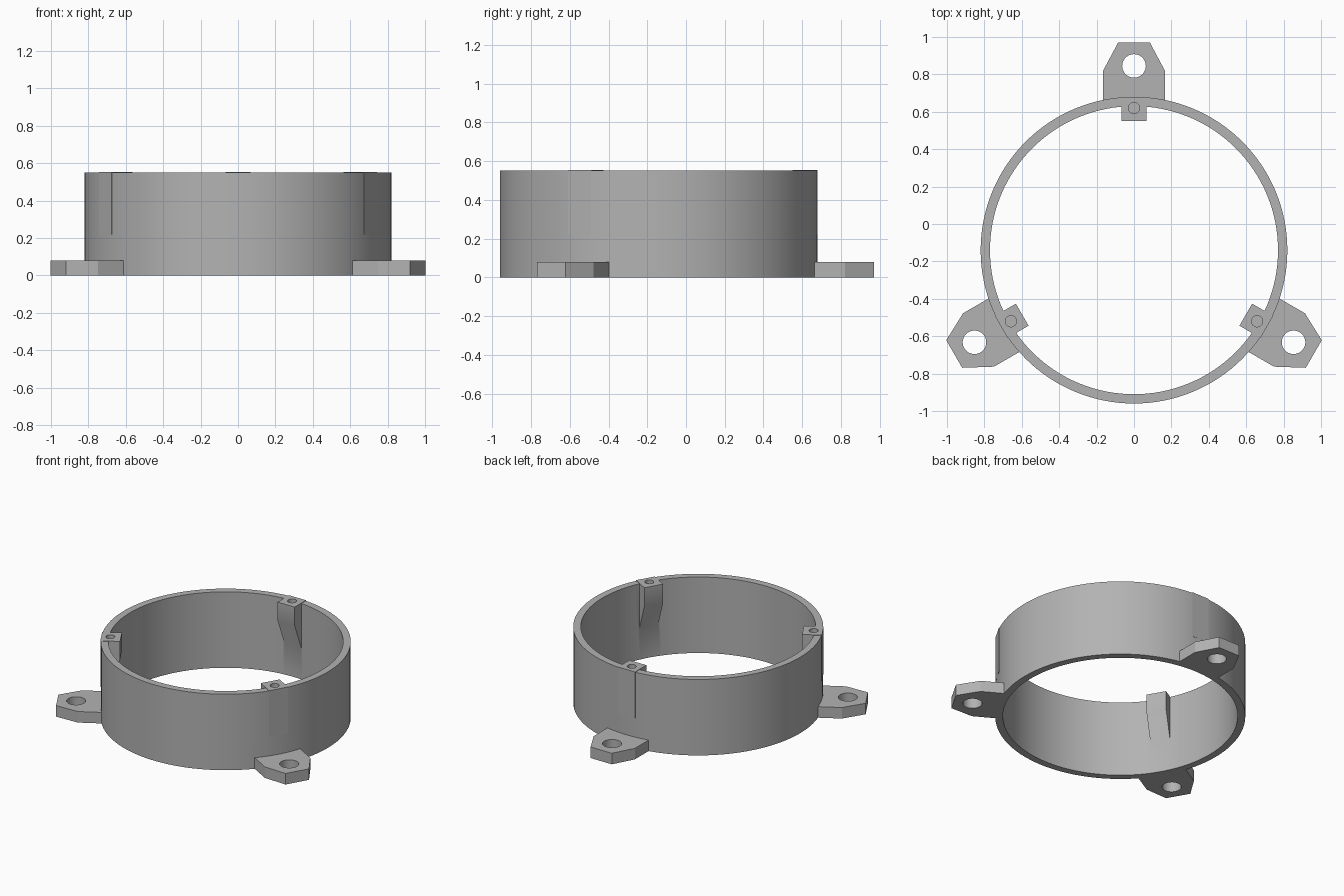
import bpy
import bmesh
from math import radians
from mathutils import Matrix, Vector

if "Cube" in bpy.data.objects:
    bpy.data.objects.remove(bpy.data.objects["Cube"], do_unlink=True)

CENTRE = Matrix.Translation((0, -0.14, 0))
OUTER, INNER, HEIGHT = 0.82, 0.77, 0.55

grey = bpy.data.materials.new("plain_grey")
grey.use_nodes = True
COLOUR = (0.45, 0.45, 0.45, 1)
grey.diffuse_color = COLOUR
grey.node_tree.nodes["Principled BSDF"].inputs["Base Color"].default_value = COLOUR


def finish(name, bm, matrix):
    """Turn a bmesh into a named grey object."""
    bmesh.ops.transform(bm, matrix=matrix, verts=bm.verts)
    bmesh.ops.recalc_face_normals(bm, faces=bm.faces)
    mesh = bpy.data.meshes.new(name)
    bm.to_mesh(mesh)
    bm.free()
    mesh.materials.append(grey)
    obj = bpy.data.objects.new(name, mesh)
    bpy.context.collection.objects.link(obj)
    return obj


def prism(name, outline, direction, matrix):
    """Extrude a flat outline along a direction."""
    bm = bmesh.new()
    face = bm.faces.new([bm.verts.new(p) for p in outline])
    grown = bmesh.ops.extrude_face_region(bm, geom=[face], use_keep_orig=True)
    verts = [v for v in grown["geom"] if isinstance(v, bmesh.types.BMVert)]
    bmesh.ops.translate(bm, vec=Vector(direction), verts=verts)
    return finish(name, bm, matrix)


def cylinder(name, radius, x, bottom, top, segments, matrix):
    bm = bmesh.new()
    bmesh.ops.create_cone(bm, cap_ends=True, segments=segments, radius1=radius,
                          radius2=radius, depth=top - bottom,
                          matrix=Matrix.Translation((x, 0, (bottom + top) / 2)))
    return finish(name, bm, matrix)


def combine(target, other, operation):
    """Apply a boolean and remove the helper."""
    mod = target.modifiers.new(operation.lower(), "BOOLEAN")
    mod.operation, mod.solver, mod.object = operation, "EXACT", other
    bpy.context.view_layer.objects.active = target
    bpy.ops.object.modifier_apply(modifier=mod.name)
    bpy.data.objects.remove(other, do_unlink=True)


# Open round wall
ring = cylinder("mounting_ring", OUTER, 0, 0, HEIGHT, 128, CENTRE)
combine(ring, cylinder("bore", INNER, 0, -0.1, HEIGHT + 0.1, 128, CENTRE), "DIFFERENCE")

# Three stations, each with an outer foot tab and an inner screw boss
tab_half = [(0.785, 0.165), (0.96, 0.165), (1.11, 0.085)]
boss_side = [(0.69, HEIGHT + 0.003), (OUTER, HEIGHT + 0.003), (OUTER, 0.22),
             (INNER, 0.22), (0.69, 0.42)]
for angle in (90, 210, 330):
    place = CENTRE @ Matrix.Rotation(radians(angle), 4, "Z")

    # Foot tab with a through hole
    outline = [(r, t, 0) for r, t in tab_half] + [(r, -t, 0) for r, t in reversed(tab_half)]
    tab = prism("foot_tab", outline, (0, 0, 0.08), place)
    combine(tab, cylinder("tab_hole", 0.063, 0.985, -0.1, 0.2, 32, place), "DIFFERENCE")
    combine(ring, tab, "UNION")

    # Tapered boss with a blind screw hole
    boss = prism("screw_boss", [(r, -0.068, z) for r, z in boss_side], (0, 0.136, 0), place)
    combine(ring, boss, "UNION")
    combine(ring, cylinder("screw_hole", 0.03, 0.76, 0.36, 0.7, 24, place), "DIFFERENCE")

# Smooth curved walls, crisp corners
bpy.ops.object.select_all(action="DESELECT")
ring.select_set(True)
bpy.context.view_layer.objects.active = ring
bpy.ops.object.shade_smooth_by_angle(angle=radians(25))
